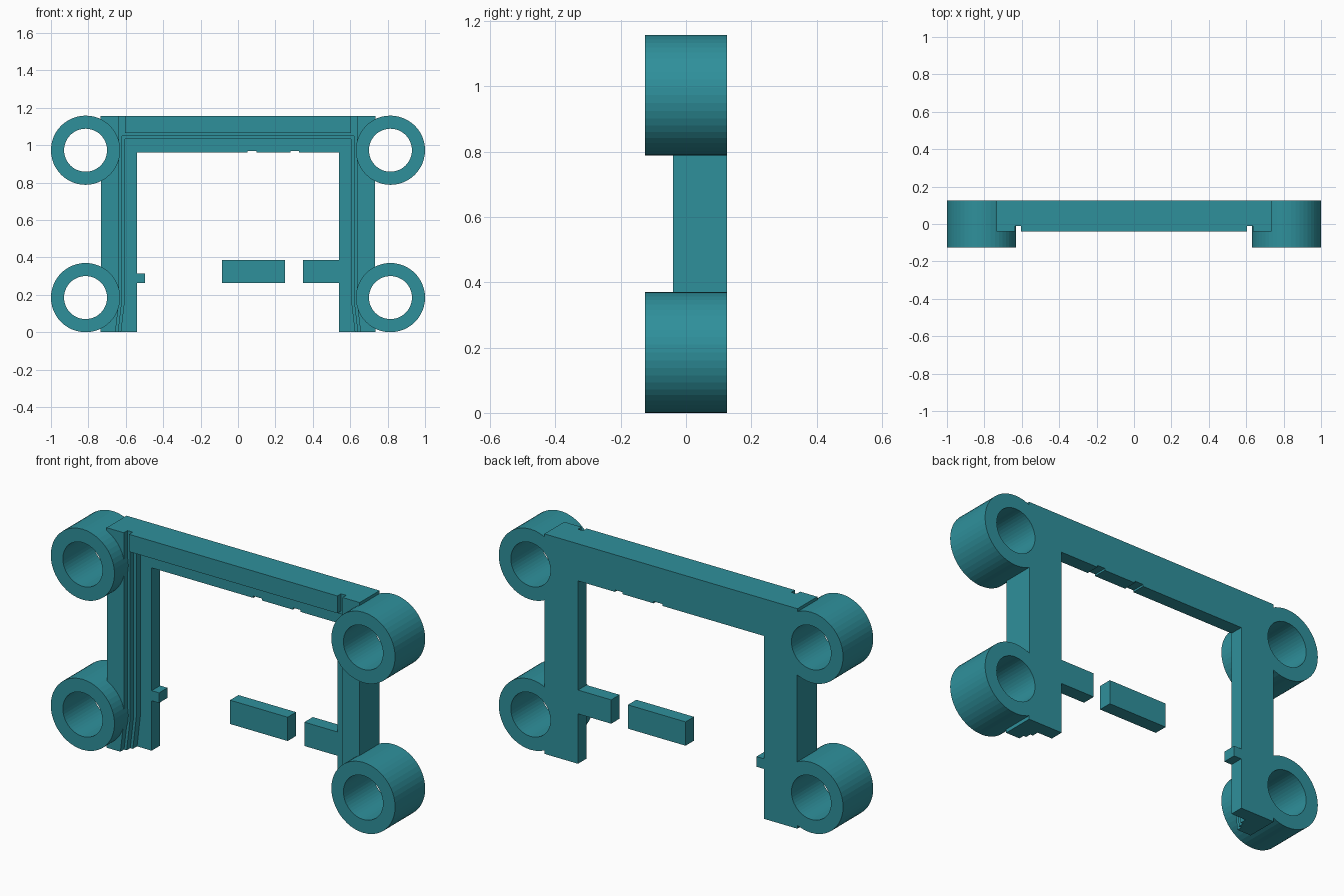
import bpy
import bmesh
from math import cos, sin, radians

if "Cube" in bpy.data.objects:
    bpy.data.objects.remove(bpy.data.objects["Cube"])

# Teal plastic
COLOUR = (0.028, 0.28, 0.33, 1)
teal = bpy.data.materials.new("teal")
teal.use_nodes = True
teal.diffuse_color = COLOUR
teal.node_tree.nodes["Principled BSDF"].inputs["Base Color"].default_value = COLOUR

BACK, FRONT, PLATE = 0.125, -0.04, 0.055
TOP, SIDE = 1.155, 0.735
RING_X, RING_Z = 0.815, (0.185, 0.973)
R_OUT, R_IN, SEGMENTS = 0.185, 0.115, 48


def finish(name, bm):
    bmesh.ops.recalc_face_normals(bm, faces=bm.faces)
    mesh = bpy.data.meshes.new(name)
    bm.to_mesh(mesh)
    bm.free()
    mesh.materials.append(teal)
    obj = bpy.data.objects.new(name, mesh)
    bpy.context.collection.objects.link(obj)
    return obj


def prism(name, outline, y0, y1):
    """Extrude an x-z outline from y0 back to y1."""
    bm = bmesh.new()
    face = bm.faces.new([bm.verts.new((x, y0, z)) for x, z in outline])
    new = bmesh.ops.extrude_face_region(bm, geom=[face])["geom"]
    verts = [v for v in new if isinstance(v, bmesh.types.BMVert)]
    bmesh.ops.translate(bm, verts=verts, vec=(0, y1 - y0, 0))
    return finish(name, bm)


def box(name, x0, x1, z0, z1, y0, y1):
    return prism(name, [(x0, z0), (x1, z0), (x1, z1), (x0, z1)], y0, y1)


def ring(name, cx, cz):
    bm = bmesh.new()
    loops = []
    for radius, y in ((R_OUT, -BACK), (R_OUT, BACK), (R_IN, BACK), (R_IN, -BACK)):
        angles = [radians(i * 360 / SEGMENTS) for i in range(SEGMENTS)]
        loops.append([bm.verts.new((cx + radius * cos(a), y, cz + radius * sin(a))) for a in angles])
    for k in range(4):
        a, b = loops[k], loops[(k + 1) % 4]
        for i in range(SEGMENTS):
            j = (i + 1) % SEGMENTS
            bm.faces.new((a[i], a[j], b[j], b[i]))
    return finish(name, bm)


def outer_edge():
    """Outer leg edge from bottom to top, bitten by the ring holes."""
    pts = [(SIDE, 0)]
    for cz in RING_Z:
        for i in range(-6, 7):
            a = radians(i * 360 / SEGMENTS)
            pts.append((RING_X - R_IN * cos(a), cz + R_IN * sin(a)))
    return pts + [(SIDE, TOP)]


def mirrored(pts):
    return [(-x, z) for x, z in reversed(pts)]


def arch(name, inner_left, y0, y1, inner_top=()):
    """Upside-down U: inner_left runs down the +x inner edge."""
    edge = outer_edge()
    outline = edge + mirrored(edge) + mirrored(inner_left) + list(inner_top) + inner_left
    return prism(name, outline, y0, y1)


# Thin back plate, with two shallow nicks under the top bar
LOW, NICK = 0.96, 0.97
nicks = []
for x0, x1 in ((0.05, 0.1), (0.28, 0.325)):
    nicks += [(x0, LOW), (x0, NICK), (x1, NICK), (x1, LOW)]
arch("back_plate", [(0.54, LOW), (0.54, 0)], PLATE, BACK, nicks)

# Two stepped ledges in front of the plate, flaring at the feet
for name, x, z, y0, y1 in (("inner_ledge", 0.605, 1.032, 0.02, PLATE),
                           ("groove_floor", 0.62, 1.048, -0.01, 0.02)):
    arch(name, [(x, z), (x, 0.17), (x + 0.02, 0)], y0, y1)

# Raised front rim: a strip on each leg and the top bar between the grooves
strip = outer_edge() + [(0.635, TOP), (0.635, 0.17), (0.655, 0)]
prism("left_rim", strip, FRONT, -0.01)
prism("right_rim", mirrored(strip), FRONT, -0.01)
box("top_rim", -0.605, 0.605, 1.064, TOP, FRONT, -0.01)

# Corner rings
for side, sx in (("left", 1), ("right", -1)):
    for level, cz in zip(("lower", "upper"), RING_Z):
        ring(f"{side}_{level}_ring", sx * RING_X, cz)

# Broken cross bar
box("cross_bar_middle", -0.085, 0.25, 0.262, 0.387, PLATE, BACK)
box("cross_bar_left", 0.347, 0.54, 0.262, 0.387, PLATE, BACK)
box("cross_bar_stub", -0.54, -0.497, 0.262, 0.315, PLATE, BACK)
